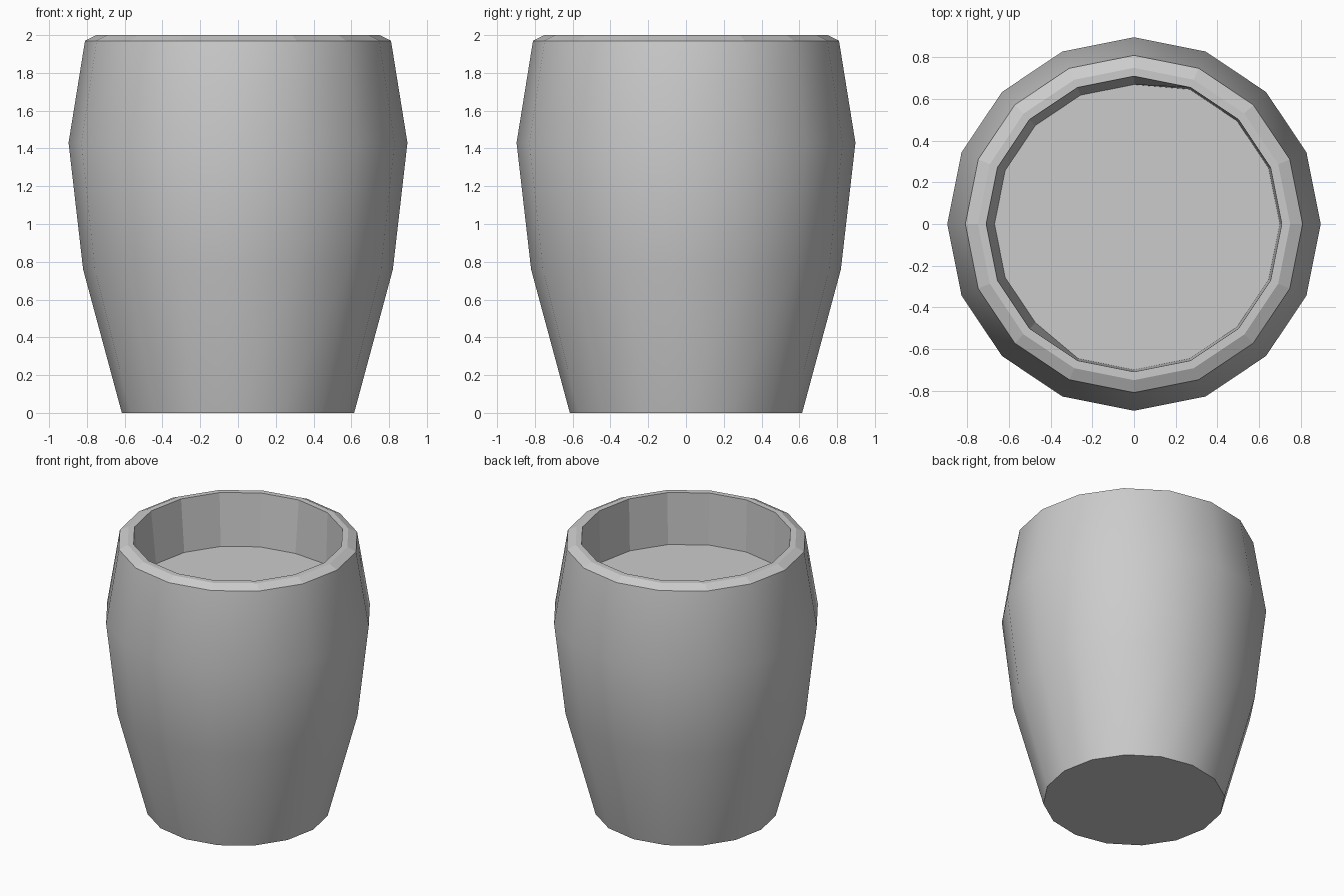
import bpy
import bmesh
from math import cos, sin, tau

cube = bpy.data.objects.get("Cube")
if cube:
    bpy.data.objects.remove(cube)

SIDES = 16

grey = bpy.data.materials.new("plain grey")
grey.use_nodes = True
colour = (0.6, 0.6, 0.6, 1)
grey.diffuse_color = colour
grey.node_tree.nodes["Principled BSDF"].inputs["Base Color"].default_value = colour


def ring(bm, radius, z):
    """One ring of vertices; radius may depend on the vertex index."""
    pick = radius if callable(radius) else lambda i: radius
    return [bm.verts.new((pick(i) * cos(tau * i / SIDES),
                          pick(i) * sin(tau * i / SIDES), z))
            for i in range(SIDES)]


def bridge(bm, lower, upper, smooth):
    for i in range(SIDES):
        j = (i + 1) % SIDES
        face = bm.faces.new((lower[i], lower[j], upper[j], upper[i]))
        face.smooth = smooth


def floor_radius(i):
    """The inner wall leans inwards along the back left part only."""
    return 0.67 if 4 <= i <= 10 else 0.70


# Rings from the base, up the outside, over the rim and down to the floor
outside = [(0.615, 0), (0.82, 0.76), (0.897, 1.43), (0.81, 1.97)]
rim_and_inside = [(0.75, 2.0), (0.71, 2.0), (floor_radius, 1.62)]

bm = bmesh.new()
rings = [ring(bm, r, z) for r, z in outside + rim_and_inside]
for n, (lower, upper) in enumerate(zip(rings, rings[1:])):
    bridge(bm, lower, upper, smooth=n < len(outside) - 1)

# Base and inner floor
bm.faces.new(rings[0][::-1])
bm.faces.new(rings[-1])

# Keep the base and rim edges crisp
for edge in bm.edges:
    if len({face.smooth for face in edge.link_faces}) > 1:
        edge.smooth = False

mesh = bpy.data.meshes.new("pot")
bm.to_mesh(mesh)
bm.free()
mesh.materials.append(grey)
pot = bpy.data.objects.new("pot", mesh)
bpy.context.collection.objects.link(pot)
